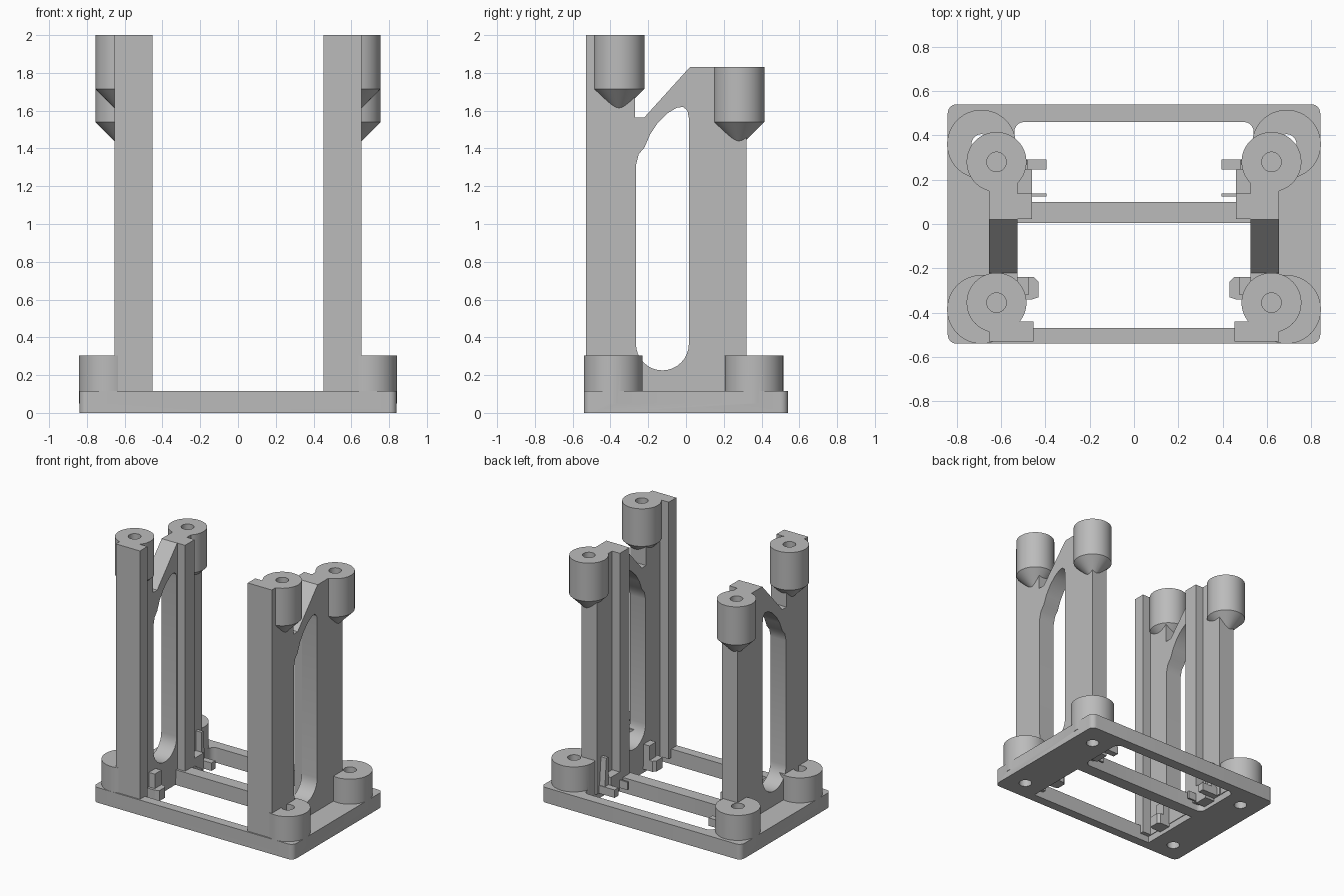
import bpy
import bmesh
from math import cos, sin, pi
from mathutils import Vector

cube = bpy.data.objects.get("Cube")
if cube:
    bpy.data.objects.remove(cube, do_unlink=True)

grey = bpy.data.materials.new("plain_grey")
grey.use_nodes = True
grey.diffuse_color = (0.5, 0.5, 0.5, 1)
grey.node_tree.nodes["Principled BSDF"].inputs["Base Color"].default_value = (0.5, 0.5, 0.5, 1)


def finish(name, bm):
    bmesh.ops.recalc_face_normals(bm, faces=bm.faces)
    mesh = bpy.data.meshes.new(name)
    bm.to_mesh(mesh)
    bm.free()
    mesh.materials.append(grey)
    ob = bpy.data.objects.new(name, mesh)
    bpy.context.collection.objects.link(ob)
    return ob


def prism(name, outline, lo, hi, axis="z"):
    """Extrude a 2D outline along z (x, y points) or along x (y, z points)."""
    place = (lambda a, b, h: (a, b, h)) if axis == "z" else (lambda a, b, h: (h, a, b))
    bm = bmesh.new()
    face = bm.faces.new([bm.verts.new(place(a, b, lo)) for a, b in outline])
    ext = bmesh.ops.extrude_face_region(bm, geom=[face])
    verts = [g for g in ext["geom"] if isinstance(g, bmesh.types.BMVert)]
    bmesh.ops.translate(bm, verts=verts, vec=Vector(place(0, 0, hi - lo)))
    return finish(name, bm)


def rounded(x0, x1, y0, y1, r, steps=6):
    pts = []
    for i, (cx, cy) in enumerate(((x1 - r, y1 - r), (x0 + r, y1 - r), (x0 + r, y0 + r), (x1 - r, y0 + r))):
        for s in range(steps + 1):
            a = (i + s / steps) * pi / 2
            pts.append((cx + r * cos(a), cy + r * sin(a)))
    return pts


def box(name, x0, x1, y0, y1, z0, z1):
    return prism(name, [(x0, y0), (x1, y0), (x1, y1), (x0, y1)], z0, z1)


def lathe(name, x, y, profile, n=48):
    """Stack of rings (radius, z); zero radius makes a tip."""
    bm = bmesh.new()
    rings = []
    for r, z in profile:
        if r == 0:
            rings.append([bm.verts.new((x, y, z))])
        else:
            rings.append([bm.verts.new((x + r * cos(2 * pi * i / n), y + r * sin(2 * pi * i / n), z)) for i in range(n)])
    for lower, upper in zip(rings, rings[1:]):
        for i in range(n):
            j = (i + 1) % n
            if len(lower) == 1:
                bm.faces.new((lower[0], upper[j], upper[i]))
            else:
                bm.faces.new((lower[i], lower[j], upper[j], upper[i]))
    for ring in (rings[0], rings[-1]):
        if len(ring) > 1:
            bm.faces.new(ring)
    return finish(name, bm)


def combine(target, other, operation):
    mod = target.modifiers.new("combine", "BOOLEAN")
    mod.operation, mod.solver, mod.object = operation, "EXACT", other
    mesh = bpy.data.meshes.new_from_object(target.evaluated_get(bpy.context.evaluated_depsgraph_get()))
    target.modifiers.clear()
    target.data = mesh
    bpy.data.objects.remove(other, do_unlink=True)


def mirror(ob):
    mod = ob.modifiers.new("mirror", "MIRROR")
    mod.use_mirror_merge = False


# Base frame with two openings and four drilled corner bosses
base = prism("base_frame", rounded(-0.84, 0.84, -0.54, 0.54, 0.04), 0, 0.115)
combine(base, prism("back_opening", rounded(-0.54, 0.54, 0.10, 0.46, 0.045), -0.1, 0.3), "DIFFERENCE")
combine(base, box("front_opening", -0.53, 0.53, -0.47, 0.005, -0.1, 0.3), "DIFFERENCE")
corners = [(sx * 0.688, y) for sx in (-1, 1) for y in (-0.385, 0.36)]
for x, y in corners:
    combine(base, lathe("boss", x, y, [(0.155, 0.05), (0.155, 0.305)]), "UNION")
for x, y in corners:
    combine(base, lathe("hole", x, y, [(0.045, -0.1), (0.045, 0.4)]), "DIFFERENCE")

# Side tower: plate with a sloped shoulder and a long rounded window
tower = prism("side_tower", [(-0.53, 0.05), (0.32, 0.05), (0.32, 1.83), (0.02, 1.83), (-0.22, 1.565),
                             (-0.27, 1.565), (-0.27, 2), (-0.53, 2)], 0.525, 0.655, "x")
window = [(-0.125 + 0.14 * cos(a), 0.365 + 0.14 * sin(a)) for a in [pi * (1 + i / 16) for i in range(17)]]
window += [(0.015, 1.56), (0.008, 1.6), (-0.015, 1.62), (-0.05, 1.615), (-0.1, 1.585), (-0.15, 1.535),
           (-0.19, 1.475), (-0.22, 1.405), (-0.25, 1.37), (-0.265, 1.31)]
combine(tower, prism("window", window, 0.3, 0.9, "x"), "DIFFERENCE")

# Inner flanges running up the tower
combine(tower, box("front_flange", 0.453, 0.6, -0.53, -0.44, 0.05, 2), "UNION")
combine(tower, box("back_flange", 0.46, 0.6, 0.022, 0.137, 0.05, 1.83), "UNION")

# Upper screw bosses with conical undersides and blind holes
for y, top, shoulder in ((-0.355, 2, 1.715), (0.28, 1.83, 1.54)):
    r = 0.135
    combine(tower, lathe("boss", 0.62, y, [(0, shoulder - r), (r, shoulder), (r, top)]), "UNION")
    combine(tower, lathe("hole", 0.62, y, [(0.044, top - 0.28), (0.044, top + 0.1)]), "DIFFERENCE")
mirror(tower)

# Small retaining clips at the foot of each tower
clips = [
    box("back_clip_block", 0.46, 0.54, 0.137, 0.245, 0.03, 0.17),
    box("back_clip_hook", 0.395, 0.53, 0.245, 0.292, 0.05, 0.11),
    box("back_clip_tab", 0.395, 0.47, 0.125, 0.138, 0.05, 0.11),
    prism("back_clip_rib", [(0.245, 0.05), (0.292, 0.05), (0.27, 0.32), (0.245, 0.32)], 0.48, 0.53, "x"),
    prism("front_clip", [(0.43, -0.33), (0.46, -0.34), (0.54, -0.34), (0.54, -0.24), (0.45, -0.24), (0.43, -0.26)],
          0.03, 0.11),
    box("front_clip_rib", 0.475, 0.54, -0.32, -0.24, 0.1, 0.22),
]
for clip in clips:
    mirror(clip)

# Smooth round surfaces while keeping edges crisp
bpy.ops.object.select_all(action="DESELECT")
for ob in (base, tower):
    ob.select_set(True)
bpy.context.view_layer.objects.active = base
bpy.ops.object.shade_smooth_by_angle(angle=pi / 6)
